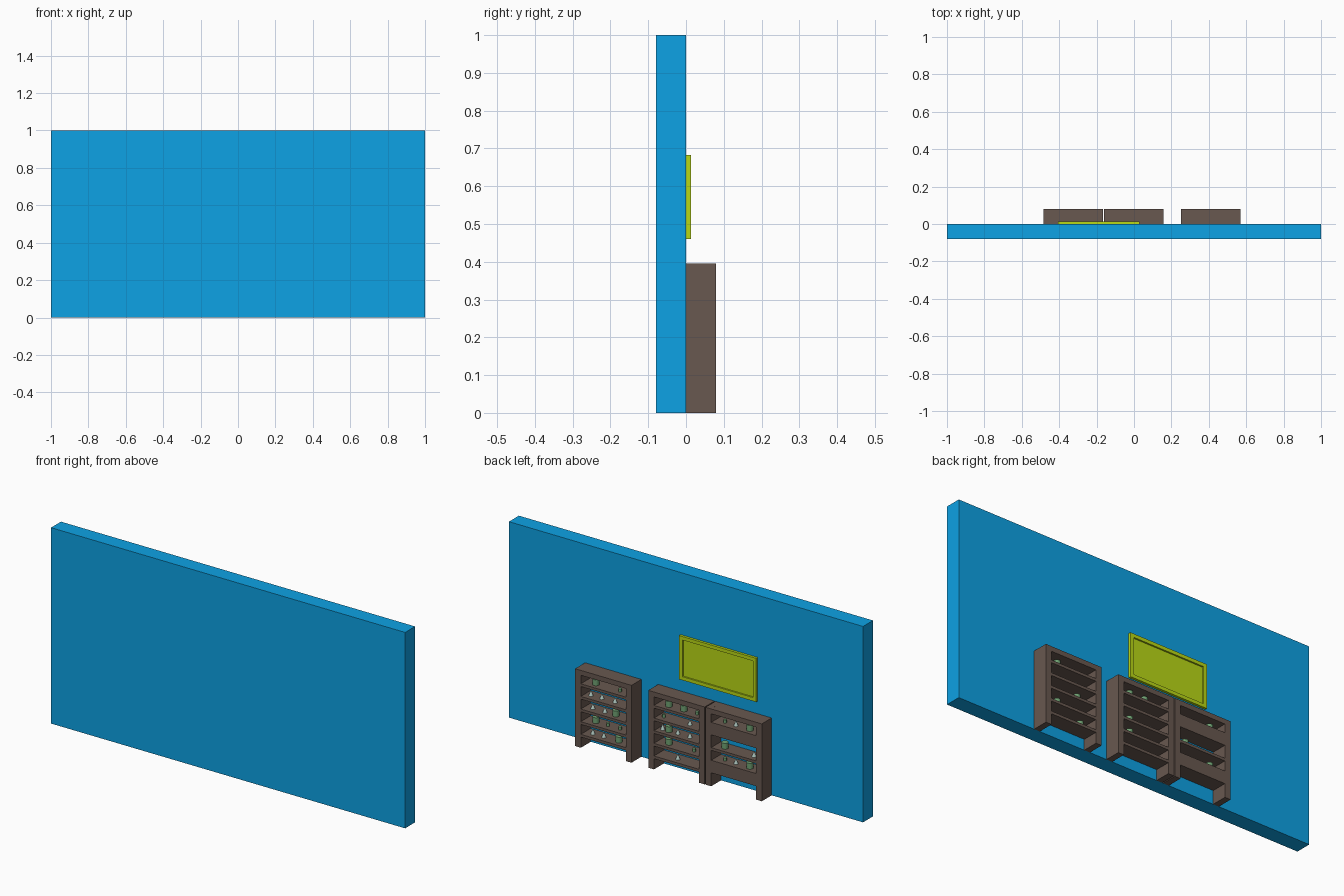
import bpy, math

if "Cube" in bpy.data.objects:
    bpy.data.objects.remove(bpy.data.objects["Cube"])


def material(name, rgb):
    m = bpy.data.materials.new(name)
    m.diffuse_color = (*rgb, 1)
    m.use_nodes = True
    m.node_tree.nodes["Principled BSDF"].inputs["Base Color"].default_value = m.diffuse_color
    return m


BLUE = material("wall_blue", (0.004, 0.36, 0.78))
BROWN = material("wood_brown", (0.14, 0.098, 0.08))
LIME = material("board_lime", (0.49, 0.69, 0.008))
GREEN = material("jar_green", (0.16, 0.36, 0.17))
PALE = material("flask_pale", (0.45, 0.6, 0.55))


def box(name, x0, x1, y0, y1, z0, z1, mat):
    bpy.ops.mesh.primitive_cube_add(size=1, location=((x0 + x1) / 2, (y0 + y1) / 2, (z0 + z1) / 2))
    o = bpy.context.object
    o.name = name
    o.scale = (x1 - x0, y1 - y0, z1 - z0)
    bpy.ops.object.transform_apply(location=False, rotation=False)
    o.data.materials.append(mat)


def item(kind, x, z):
    y = 0.045
    if kind == "jar":
        bpy.ops.mesh.primitive_cylinder_add(vertices=16, radius=0.016, depth=0.030, location=(x, y, z + 0.015))
    elif kind == "flask":
        bpy.ops.mesh.primitive_cone_add(vertices=12, radius1=0.011, radius2=0.002, depth=0.026, location=(x, y, z + 0.013))
    else:
        bpy.ops.mesh.primitive_cylinder_add(vertices=12, radius=0.008, depth=0.016, location=(x, y, z + 0.008))
    o = bpy.context.object
    o.name = kind
    o.data.materials.append(PALE if kind == "flask" else GREEN)
    bpy.ops.object.shade_smooth_by_angle(angle=math.radians(40))


# Wall
box("wall", -1, 1, -0.08, 0, 0, 1, BLUE)

# Framed board
bx0, bx1, bz0, bz1, f = -0.405, 0.03, 0.46, 0.683, 0.018
box("board_panel", bx0 + f, bx1 - f, 0, 0.005, bz0 + f, bz1 - f, LIME)
box("board_frame_top", bx0, bx1, 0, 0.013, bz1 - f, bz1, LIME)
box("board_frame_bottom", bx0, bx1, 0, 0.013, bz0, bz0 + f, LIME)
for x in (bx0, bx1 - f):
    box("board_frame_side", x, x + f, 0, 0.013, bz0 + f, bz1 - f, LIME)

# Shelf units: x start, x end, {shelf row: front height}, contents by row
H, D, T = 0.395, 0.08, 0.032
THIN = 0.014
units = [
    (0.252, 0.57, {r: THIN for r in range(1, 6)}, {
        5: [("jar", .477), ("pot", .341)],
        4: [("flask", .505), ("flask", .443), ("flask", .369)],
        3: [("flask", .494), ("flask", .426), ("jar", .364)],
        2: [("jar", .477), ("pot", .409), ("pot", .341)],
        1: [("flask", .494), ("flask", .432), ("jar", .347)]}),
    (-0.161, 0.157, {r: THIN for r in range(1, 6)}, {
        5: [("jar", .064), ("jar", -.02), ("pot", -.094)],
        4: [("pot", .093), ("flask", -.054)],
        3: [("flask", .1), ("jar", .064), ("flask", .014), ("flask", -.054)],
        2: [("jar", .064), ("pot", -.077)],
        1: [("flask", .014)]}),
    (-0.484, -0.166, {5: 0.064, 3: THIN, 2: 0.064}, {
        5: [("pot", -.252), ("flask", -.314), ("jar", -.393)],
        3: [("jar", -.252), ("flask", -.416)],
        2: [("pot", -.252), ("flask", -.314), ("jar", -.393)]}),
]
for x0, x1, shelves, contents in units:
    box("shelf_side", x0, x0 + T, 0, D, 0, H, BROWN)
    box("shelf_side", x1 - T, x1, 0, D, 0, H, BROWN)
    box("shelf_top", x0 + T, x1 - T, 0, D, H - 0.025, H, BROWN)
    for row, thick in shelves.items():
        z = 0.004 + 0.0645 * row
        box("shelf_board", x0 + T, x1 - T, 0, D, z - thick, z, BROWN)
        for kind, x in contents[row]:
            item(kind, x, z)
